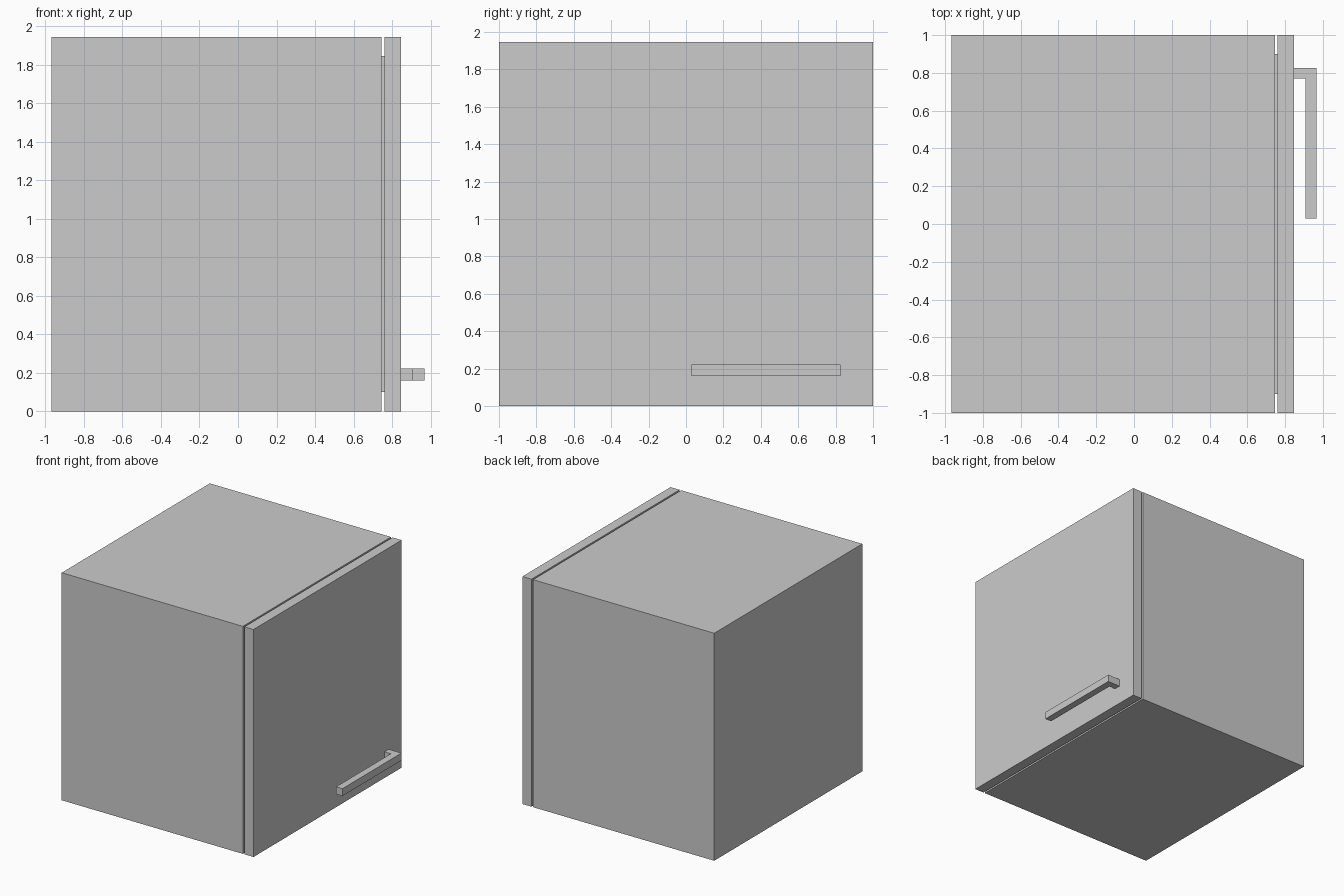
import bpy, bmesh

if "Cube" in bpy.data.objects:
    bpy.data.objects.remove(bpy.data.objects["Cube"])


def prism(name, outline, z0, z1):
    """Extrude a closed xy outline from z0 up to z1."""
    bm = bmesh.new()
    face = bm.faces.new([bm.verts.new((x, y, z0)) for x, y in outline])
    top = bmesh.ops.extrude_face_region(bm, geom=[face])["geom"]
    verts = [v for v in top if isinstance(v, bmesh.types.BMVert)]
    bmesh.ops.translate(bm, verts=verts, vec=(0, 0, z1 - z0))
    bmesh.ops.recalc_face_normals(bm, faces=bm.faces)
    mesh = bpy.data.meshes.new(name)
    bm.to_mesh(mesh)
    bm.free()
    obj = bpy.data.objects.new(name, mesh)
    bpy.context.collection.objects.link(obj)
    return obj


def rect(x0, x1, y0, y1):
    return [(x0, y0), (x1, y0), (x1, y1), (x0, y1)]


HEIGHT = 1.945

# Cabinet body, recessed seal and door
prism("cabinet", rect(-0.967, 0.746, -1, 1), 0, HEIGHT)
prism("door_seal", rect(0.746, 0.761, -0.9, 0.9), 0.1, HEIGHT - 0.1)
prism("door", rect(0.761, 0.847, -1, 1), 0, HEIGHT)

# L-shaped handle, joined to the door at one end
prism("handle", [(0.847, 0.77), (0.907, 0.77), (0.907, 0.03), (0.967, 0.03),
                 (0.967, 0.827), (0.847, 0.827)], 0.16, 0.223)
